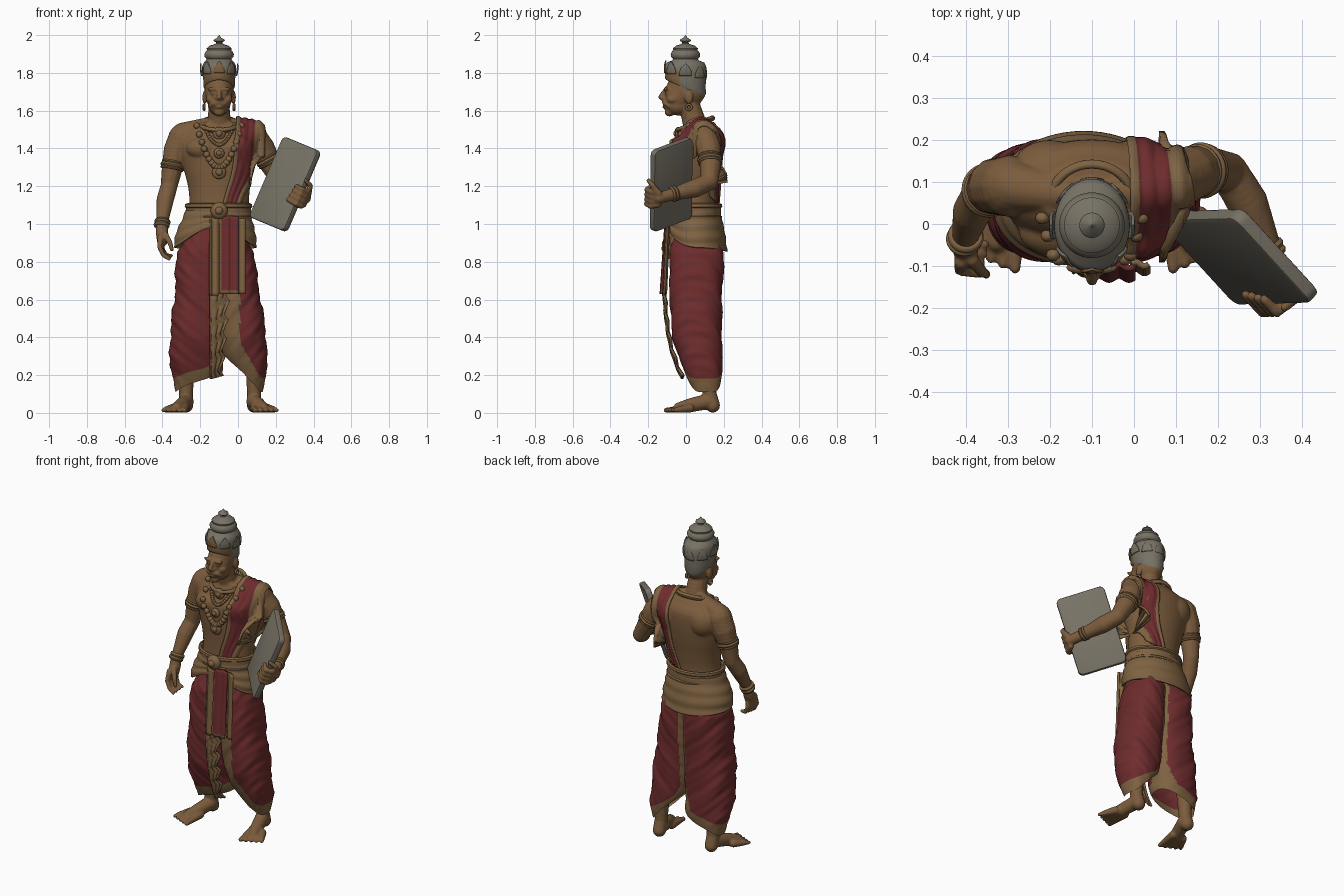
import bpy, bmesh, math
from mathutils import Vector as V, Matrix
from mathutils.bvhtree import BVHTree
from math import sin, cos, pi

if "Cube" in bpy.data.objects:
    bpy.data.objects.remove(bpy.data.objects["Cube"])

def mat(name, r, g, b):
    m = bpy.data.materials.new(name)
    m.diffuse_color = (r, g, b, 1)
    m.use_nodes = True
    m.node_tree.nodes["Principled BSDF"].inputs["Base Color"].default_value = m.diffuse_color
    return m
SKIN = mat("brown_skin", .2, .107, .046)
TAN = mat("tan_trim", .212, .124, .054)
RED = mat("deep_red_cloth", .155, .025, .026)
GREY = mat("stone_grey", .187, .168, .13)

def add(name, bm, mats, mods=(), angle=None):
    # make the object, apply its modifiers and shade it smooth
    me = bpy.data.meshes.new(name)
    bm.to_mesh(me); bm.free()
    ob = bpy.data.objects.new(name, me)
    bpy.context.collection.objects.link(ob)
    for m in mats: me.materials.append(m)
    for kind, props in mods:
        md = ob.modifiers.new(kind, kind)
        for k, v in props.items(): setattr(md, k, v)
    if mods:
        dg = bpy.context.evaluated_depsgraph_get()
        new = bpy.data.meshes.new_from_object(ob.evaluated_get(dg))
        ob.modifiers.clear(); ob.data = new
        if not new.materials:
            for m in mats: new.materials.append(m)
    ob.data.polygons.foreach_set("use_smooth", [True] * len(ob.data.polygons))
    if angle:
        bpy.ops.object.select_all(action='DESELECT')
        ob.select_set(True); bpy.context.view_layer.objects.active = ob
        bpy.ops.object.shade_smooth_by_angle(angle=angle)
    return ob

def interp(tab, z):
    # Catmull-Rom lookup in rows sorted by first value
    n = len(tab)
    z = min(max(z, tab[0][0]), tab[-1][0])
    i = max(j for j in range(n - 1) if tab[j][0] <= z)
    t = (z - tab[i][0]) / (tab[i + 1][0] - tab[i][0])
    a, b, c, d = tab[max(i - 1, 0)], tab[i], tab[i + 1], tab[min(i + 2, n - 1)]
    return [.5 * (2*q + (r - p)*t + (2*p - 5*q + 4*r - s)*t*t + (3*q - p - 3*r + s)*t**3)
            for p, q, r, s in list(zip(a, b, c, d))[1:]]

def surf(bm, f, nu, nv, closed=False, caps=False, rule=None):
    cols = nu if closed else nu + 1
    g = [[bm.verts.new(f(i / nu, j / nv)) for i in range(cols)] for j in range(nv + 1)]
    for j in range(nv):
        for i in range(nu):
            k = (i + 1) % cols
            fc = bm.faces.new((g[j][i], g[j][k], g[j + 1][k], g[j + 1][i]))
            if rule: fc.material_index = rule((i + .5) / nu, (j + .5) / nv, fc.calc_center_median())
    if caps:
        bm.faces.new(g[0][::-1]); bm.faces.new(g[-1])

def sheet(name, f, nu, nv, mats, closed=False, caps=False, rule=None, thick=0, angle=None):
    bm = bmesh.new()
    surf(bm, f, nu, nv, closed, caps, rule)
    bmesh.ops.recalc_face_normals(bm, faces=bm.faces)
    return add(name, bm, mats, [('SOLIDIFY', dict(thickness=thick, offset=0))] if thick else (), angle)

# unit sphere templates that are stamped into larger meshes
UNIT = {}
for seg in (12, 24):
    t = bmesh.new()
    bmesh.ops.create_uvsphere(t, u_segments=seg, v_segments=seg * 2 // 3, radius=1)
    t.verts.index_update()
    UNIT[seg] = ([v.co.copy() for v in t.verts], [[v.index for v in f.verts] for f in t.faces])
    t.free()

def ball(bm, c, r, seg=12):
    r = (r, r, r) if isinstance(r, (int, float)) else r
    co, fs = UNIT[seg]
    vs = [bm.verts.new((c[0] + p.x*r[0], c[1] + p.y*r[1], c[2] + p.z*r[2])) for p in co]
    for f in fs: bm.faces.new([vs[i] for i in f])

def chain(bm, pts):
    # limb made of overlapping balls, points are x, y, z, radius
    for a, b in zip(pts, pts[1:]):
        n = max(1, math.ceil((V(a[:3]) - V(b[:3])).length / (.45 * min(a[3], b[3]))))
        for i in range(n + 1):
            q = [p + (s - p) * i / n for p, s in zip(a, b)]
            ball(bm, q[:3], q[3])

def ring(name, c, axis, rx, r, m, ry=None, n=40):
    ry = ry or rx
    q = V(axis).to_track_quat('Z', 'Y')
    def f(u, v):
        a, b = u * 2 * pi, v * 2 * pi
        return V(c) + q @ V(((rx + r*cos(b)) * cos(a), (ry + r*cos(b)) * sin(a), r * 1.3 * sin(b)))
    return sheet(name, f, n, 8, [m], closed=True)

CX = -.1
# slab frame: width, height and facing directions
W = V((.65, -.71, -.27)).normalized()
N = W.cross(V((.403, 0, .915))).normalized()
U = N.cross(W)
SC = V((.25, -.078, 1.21))
def on_slab(a, b, c): return SC + W*a + U*b + N*c

# bare body: torso loft plus ball chains, fused by remesh
torso = [(1.0, -.11, .17, .05, .125), (1.1, -.1, .158, .05, .115), (1.2, -.1, .165, .055, .12),
         (1.3, -.1, .19, .06, .13), (1.4, -.1, .21, .065, .135), (1.48, -.1, .2, .08, .115), (1.54, -.1, .12, .07, .08)]
def torso_pt(u, v):
    z = 1 + .54 * v
    cx, rx, cy, ry = interp(torso, z)
    return (cx + rx * cos(u*2*pi), cy + ry * sin(u*2*pi), z)
bm = bmesh.new()
surf(bm, torso_pt, 40, 24, closed=True, caps=True)
chain(bm, [(CX, .06, 1.48, .068), (CX, .015, 1.64, .056)])
for s in (-1, 1):
    chain(bm, [(CX + s*.06, .07, 1.52, .045), (CX + s*.19, .09, 1.475, .063)])
    ball(bm, (CX + s*.085, -.015, 1.4), (.09, .062, .06), 24)
    ball(bm, (CX + s*.1, .13, 1.42), (.09, .07, .09), 24)
    ball(bm, (CX + s*.077, .015, 1.67), (.012, .024, .036))     # ears
    ball(bm, (CX + s*.032, -.104, 1.714), (.032, .015, .01))    # brows
    ball(bm, (CX + s*.031, -.101, 1.692), (.016, .012, .009))   # eyes
    ball(bm, (CX + s*.043, -.07, 1.66), (.028, .034, .024))     # cheeks
    chain(bm, [(CX, -.118, 1.643, .01), (CX + s*.03, -.112, 1.638, .01), (CX + s*.048, -.088, 1.622, .007)])
    # feet with toes
    hx = -.275 if s < 0 else .085
    chain(bm, [(hx, .115, .3, .05), (hx, .125, .1, .038), (hx, .142, .04, .039)])
    chain(bm, [(hx, .115, .06, .042), (hx + s*.025, .03, .042, .038), (hx + s*.05, -.04, .028, .027)])
    for i in range(5):
        o = s * (i - 2) * .025
        chain(bm, [(hx + s*.035 + o*.7, .02, .025, .024), (hx + s*.055 + o, -.06 + .006*i, .018, .017),
                   (hx + s*.065 + o*1.15, -.105 + .011*i, .014, .014 - .001*i)])
ball(bm, (CX, 0, 1.71), (.077, .105, .1), 24)
ball(bm, (CX, -.04, 1.68), (.07, .073, .09), 24)
ball(bm, (CX, -.045, 1.63), (.06, .07, .055), 24)
ball(bm, (CX, -.088, 1.592), (.03, .026, .023))
ball(bm, (CX, -.095, 1.63), (.035, .026, .03))
ball(bm, (CX, -.112, 1.62), (.022, .013, .008))
ball(bm, (CX, -.1, 1.69), (.016, .026, .04))
chain(bm, [(CX, -.11, 1.71, .011), (CX, -.134, 1.672, .014)])
ball(bm, (CX, -.12, 1.663), (.024, .016, .011))
# hanging arm
chain(bm, [(-.295, .09, 1.455, .075), (-.325, .09, 1.39, .07), (-.348, .08, 1.3, .057), (-.365, .07, 1.2, .046),
           (-.385, .03, 1.13, .047), (-.403, -.035, 1.0, .031), (-.402, -.05, .95, .034), (-.4, -.065, .91, .03)])
for i in range(4):
    y, x = -.11 + .024*i, -.415 + .004*i
    chain(bm, [(x + .005, y*.6 - .025, .93, .018), (x, y, .875, .013), (x + .02, y - .005, .835, .012), (x + .05, y - .01, .815 + .006*i, .01)])
chain(bm, [(-.385, -.085, .945, .017), (-.36, -.115, .9, .014), (-.35, -.12, .865, .011)])
# bent arm and gripping hand
chain(bm, [(.085, .1, 1.455, .073), (.13, .12, 1.4, .067), (.17, .13, 1.32, .058), (.225, .125, 1.225, .047),
           (.27, .05, 1.19, .05), (.325, -.08, 1.155, .033), (*on_slab(.135, -.025, -.045), .03)])
for i in range(4):
    b = -.075 + .028 * i
    p = [on_slab(.14, b*.8, -.045), on_slab(.163, b, -.01), on_slab(.158, b, .026), on_slab(.095 + .006*i, b + .005, .03)]
    chain(bm, [(*q, r) for q, r in zip(p, (.018, .015, .014, .012))])
chain(bm, [(*on_slab(.14, .0, -.045), .02), (*on_slab(.158, .045, -.02), .014), (*on_slab(.15, .06, .02), .012)])
body = add("bare_body", bm, [SKIN], [('REMESH', dict(mode='VOXEL', voxel_size=.0065)),
                                    ('SMOOTH', dict(factor=.5, iterations=3))])
tree = BVHTree.FromPolygons([v.co for v in body.data.vertices], [p.vertices[:] for p in body.data.polygons])

# trouser wrap, one draped tube per leg: z, outer x, inner x, front y, back y
legs = {-1: [(.08, -.325, -.21, .05, .17), (.2, -.35, -.09, .0, .19), (.3, -.36, -.08, -.04, .192), (.4, -.36, -.07, -.07, .19),
             (.6, -.338, -.06, -.085, .19), (.85, -.322, -.06, -.085, .198), (.93, -.28, -.08, -.06, .165), (1.0, -.25, -.08, -.04, .15)],
        1: [(.08, .125, .035, .05, .17), (.2, .15, -.01, .0, .19), (.3, .152, -.075, -.04, .192), (.4, .15, -.1, -.07, .19),
            (.6, .12, -.12, -.085, .19), (.85, .083, -.12, -.085, .198), (.93, .05, -.1, -.06, .165), (1.0, .03, -.1, -.04, .15)]}
def spow(v, p): return math.copysign(abs(v) ** p, v)
for s, tab in legs.items():
    def leg(u, v, s=s, tab=tab):
        a = u * 2 * pi
        k = (1 - s * cos(a)) / 2
        zb = .11 + (.1 * k if s < 0 else .2 * k * k)
        z = .97 + (zb - .97) * v
        xo, xi, yf, yb = interp(tab, z)
        w = sin(27*z + 10*k + 1.5*sin(a)) + .5*sin(61*z + 17*k - 2*sin(a)) + .4*sin(105*z + 26*k + 2*sin(a))
        e = 1 + .032 * w * (1 - .6 * k) * min(1, (1 - v) * 6 + .2)
        return ((xo + xi)/2 + (xo - xi)/2 * spow(cos(a)*s, .85) * e,
                (yf + yb)/2 + (yb - yf)/2 * spow(sin(a), .85) * e, z)
    def trim(u, v, c, s=s):
        d, drop = abs(c.x + .09), max(0, .37 - c.z)
        if v > .92: return 1
        if c.y < .06 and s > 0: return int(d < .1 + drop * .6 and c.z < .75)
        return int(d < .02 + drop * .42) if c.y > .06 else 0
    sheet("leg_wrap_" + ("right" if s < 0 else "left"), leg, 88, 96, [RED, TAN], closed=True, rule=trim)

# folded hip wrap
hip = [(.83, -.12, .22, .055, .162), (.95, -.118, .207, .05, .153), (1.03, -.11, .18, .048, .138), (1.08, -.105, .168, .048, .13)]
def hip_pt(u, v):
    a = u * 2 * pi
    fr = max(0, -sin(a))
    zb = .875 + .09 * fr**3 + .02 * fr - .02 * max(0, sin(a))**2
    z = 1.07 + (zb - 1.07) * v
    cx, rx, cy, ry = interp(hip, z)
    e = 1 + .014 * sin(v * 19 + 1.5 * sin(a))
    return (cx + rx*cos(a)*e, cy + ry*sin(a)*e, z)
sheet("hip_wrap", hip_pt, 64, 36, [TAN], closed=True, thick=.008)

# belt with rolled edges and buckle
belt = [(0, 0), (.012, .004), (.014, .014), (.007, .02), (.007, .06), (.014, .066), (.012, .08), (0, .085)]
def belt_pt(u, v):
    o, h = belt[round(v * 7)]
    a = u * 2 * pi
    return (-.103 + (.165 + o)*cos(a), .048 + (.13 + o)*sin(a), 1.025 + h)
sheet("belt", belt_pt, 64, 7, [TAN], closed=True, angle=.7)
bm = bmesh.new()
ball(bm, (CX, -.095, 1.07), (.045, .03, .045), 24)
ball(bm, (CX, -.115, 1.07), (.022, .02, .022), 24)
add("belt_buckle", bm, [TAN])

# hanging front panels
def panel(name, x0, x1, z0, z1, y0, y1, mats, rule=None, waves=2, amp=.005):
    f = lambda u, v: (x0 + (x1 - x0)*u, y0 + (y1 - y0)*v + amp*sin(u*waves*2*pi), z0 + (z1 - z0)*v)
    sheet(name, f, 24, 24, mats, rule=rule, thick=.014)
panel("front_red_panel", -.095, .0, 1.04, .63, -.1, -.128, [RED, TAN], lambda u, v, c: int(v > .96 or u < .05))
panel("front_side_strip", -.005, .035, 1.03, .63, -.095, -.112, [TAN], waves=1)
panel("front_long_strip", -.148, -.09, 1.03, .62, -.095, -.115, [TAN], waves=1.5)
def zigzag(u, v):
    t = (v * 5) % 1
    right = -.035 - .04 * v - .035 * (t if t < .7 else (1 - t) * 2.33)
    left = -.148 + .002 * v
    z = .65 - .45 * v + .04 * u * (1 - v) - .02 * (1 - u)
    return (left + (right - left)*u, -.115 + .025*v + .07*v**3 + .012*(abs(t - .5)*2 - .5)*u + .004*sin(u*18), z)
sheet("front_zigzag_pleat", zigzag, 16, 80, [TAN], thick=.012)

# shoulder sash laid onto the body by ray casts
def sash(u, v):
    ph = math.radians(-42 + 264 * v)
    k = abs(2*v - 1)
    x = .055 - .095 * k**1.3 + (-.062 + .147*u) * (1 - .28*k)
    x = min(x, .145 - .17 * min(k, .4) - .05 * max(0, k - .4))
    d = V((0, -cos(ph), sin(ph)))
    o = V((x, .065, 1.2))
    hit = tree.ray_cast(o + d*.6, -d)[0]
    return (hit or o + d*.15) + d * (.008 + .003 * sin(u * 25))
sheet("shoulder_sash", sash, 25, 64, [RED, TAN], thick=.012, rule=lambda u, v, c: int(u < .12 or u > .64))

# necklaces
def chest(x, z):
    hit = tree.ray_cast(V((x, -1, z)), V((0, 1, 0)))[0]
    return hit or V((x, -.05, z))
bm = bmesh.new()
for i in range(19):
    a = i / 9 - 1
    ball(bm, chest(CX + .118*a, 1.3 + .22*a*a) + V((0, -.008, 0)), (.017, .015, .017))
for i in range(23):
    a = i / 11 - 1
    ball(bm, chest(CX + .08*a, 1.42 + .1*a*a) + V((0, -.003, 0)), .01)
add("bead_necklaces", bm, [TAN])
bm = bmesh.new()
for z, r in ((1.48, .034), (1.375, .028), (1.275, .037)):
    p = chest(CX, z)
    ball(bm, p + V((0, -.008, 0)), (r, .016, r), 24)
    ball(bm, p + V((0, -.022, 0)), (r*.5, .01, r*.5))
add("pendants", bm, [TAN])
ring("neck_collar", (CX, .048, 1.528), (0, -.35, 1), .1, .011, TAN)

# arm bands, bracelets and earrings
for nm, c, ax, r in (("right", (-.346, .08, 1.31), (.2, .1, 1), .056), ("left", (.16, .127, 1.34), (-.45, -.05, .8), .058)):
    for i in (-1, 0, 1):
        ring(f"{nm}_arm_band", V(c) + V(ax).normalized()*i*.016, ax, r, .006 if i else .009, TAN)
for i in (-1, 1):
    ring("right_bracelet", (-.402 + i*.002, -.033 + i*.004, 1.003 + i*.009), (.1, .4, .9), .034, .009, TAN)
    ring("left_bracelet", V((.318, -.062, 1.16)) + V((.05, -.13, -.035))*i*.06, (.05, -.13, -.035), .035, .007, TAN)
    ring("earring", (CX + i*.079, .015, 1.618), (1, 0, 0), .014, .006, TAN)

# tiered crown
prof = [(.086, 1.725), (.093, 1.74), (.091, 1.765), (.096, 1.8), (.094, 1.835), (.085, 1.855), (.07, 1.866), (.066, 1.874), (.076, 1.884),
        (.078, 1.9), (.07, 1.915), (.064, 1.92), (.066, 1.93), (.05, 1.944), (.03, 1.95), (.018, 1.955), (.017, 1.962),
        (.03, 1.97), (.027, 1.977), (.012, 1.985), (.001, 2.0)]
def crown(u, v):
    r, z = prof[round(v * (len(prof) - 1))]
    a = u * 2 * pi
    w = max(0, min(1, (1.83 - z) / .1))
    oval = 1 if z > 1.86 else 1.17
    return (CX + r*cos(a)*(1 - .06*w)*(1 if z > 1.86 else .95), -.003 + r*sin(a)*oval, z - w * (.045*sin(a) + .008))
sheet("crown", crown, 64, len(prof) - 1, [GREY, TAN], closed=True, angle=.8,
      rule=lambda u, v, c: int(c.y < -.03 and c.z < 1.83 - .4*abs(c.x - CX)))
for i in range(8):
    a = -pi/2 + i * pi/4
    def leaf(u, v, a=a, side=(i % 4 == 2)):
        h = (u - .5) * .6 * (1 - v**2.2)
        rr = .092 + .004 * sin(v*pi) + (.005*v if side else -.004*v)
        return (CX + rr*cos(a + h), -.003 + rr*1.18*sin(a + h), 1.785 - .015*sin(a) + .065*v)
    sheet("crown_leaf", leaf, 8, 8, [TAN if i == 0 else GREY], thick=.007)

# stone slab
bm = bmesh.new()
bmesh.ops.create_cube(bm, size=1, matrix=Matrix.Diagonal((.285, .465, .036, 1)))
es = [e for e in bm.edges if abs((e.verts[0].co - e.verts[1].co).z) > .01]
bmesh.ops.bevel(bm, geom=es, offset=.028, segments=5, profile=.5, affect='EDGES')
M = Matrix((W, U, N)).transposed().to_4x4()
M.translation = SC
bm.transform(M)
add("stone_slab", bm, [GREY], [('BEVEL', dict(width=.007, segments=2, limit_method='ANGLE'))], .7)
